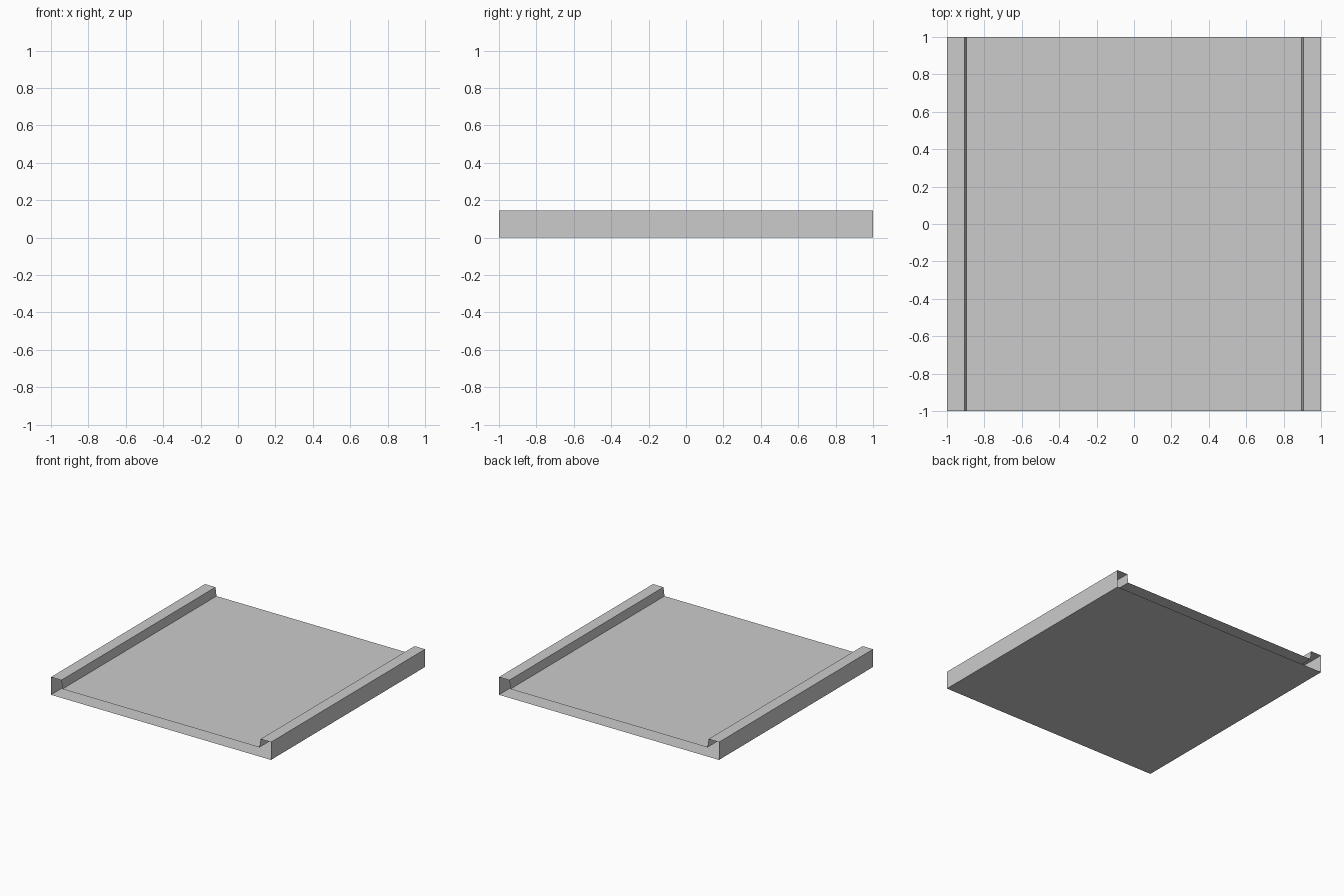
import bpy
import bmesh

if "Cube" in bpy.data.objects:
    bpy.data.objects.remove(bpy.data.objects["Cube"])

TOP, FLOOR = 0.146, 0.075

# Closed cross-section of the tray: right half, then mirrored
right = [(1.0, 0.0), (1.0, TOP), (0.905, TOP), (0.896, FLOOR)]
profile = right + [(-x, z) for x, z in reversed(right)]

# Tray with side rails: profile swept along y, ends left open
bm = bmesh.new()
front = [bm.verts.new((x, -1, z)) for x, z in profile]
back = [bm.verts.new((x, 1, z)) for x, z in profile]
n = len(profile)
for i in range(n):
    j = (i + 1) % n
    bm.faces.new((front[i], back[i], back[j], front[j]))
bm.normal_update()

# Face outwards: the bottom sheet must point down
bottom = min(bm.faces, key=lambda f: f.calc_center_median().z)
if bottom.normal.z > 0:
    bmesh.ops.reverse_faces(bm, faces=bm.faces[:])

mesh = bpy.data.meshes.new("railed_tray")
bm.to_mesh(mesh)
bm.free()
tray = bpy.data.objects.new("railed_tray", mesh)
bpy.context.collection.objects.link(tray)
